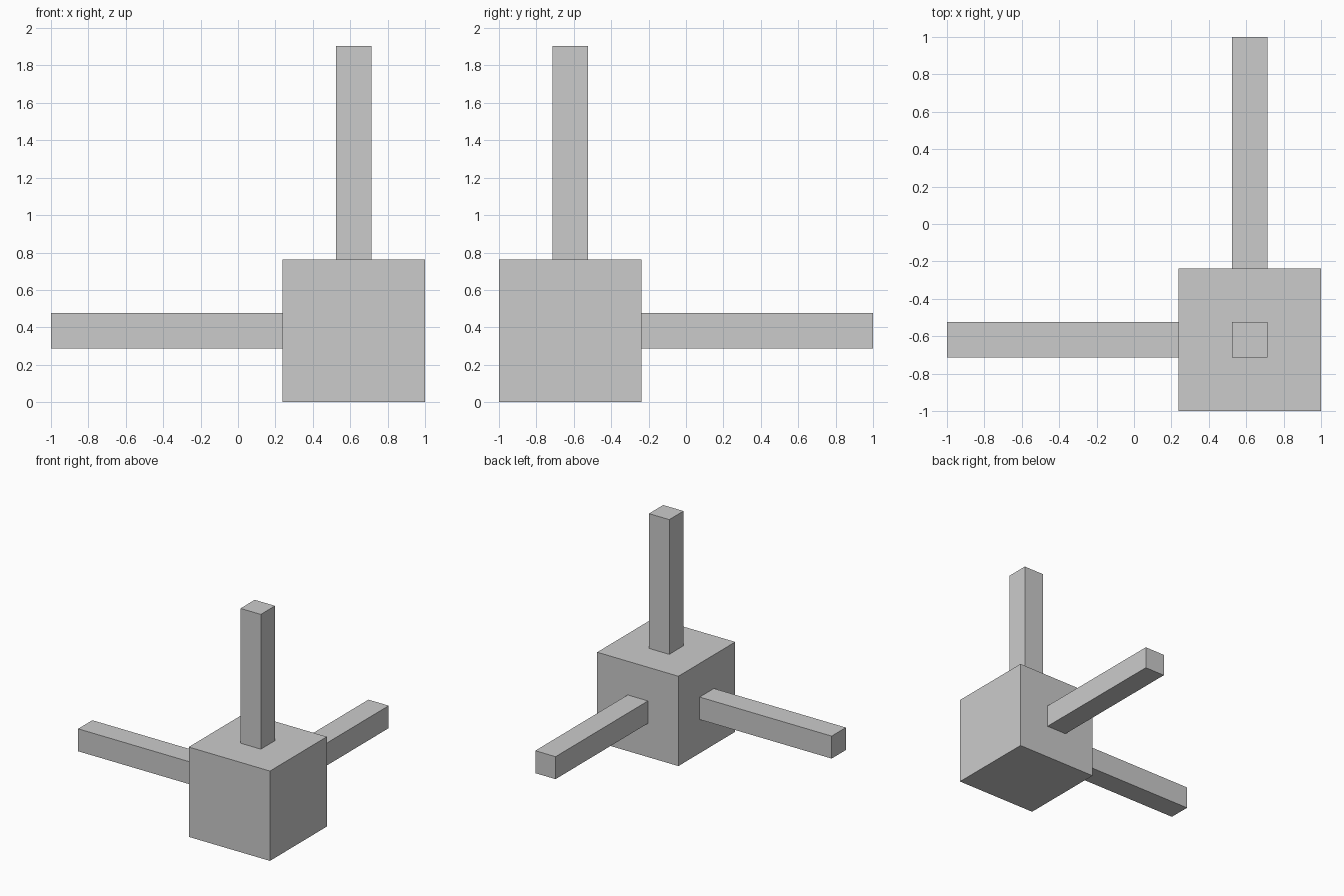
import bpy
from mathutils import Vector

if "Cube" in bpy.data.objects:
    bpy.data.objects.remove(bpy.data.objects["Cube"])

U = 2 / 21                # base module: the model is 21 modules long
CUBE = 8 * U              # hub edge length
WIDTH = 2 * U             # arm thickness
HUB = Vector((1 - CUBE / 2, -1 + CUBE / 2, CUBE / 2))


def box(name, centre, size):
    bpy.ops.mesh.primitive_cube_add(size=1, location=centre)
    obj = bpy.context.object
    obj.name = name
    obj.scale = size
    bpy.ops.object.transform_apply(location=False, rotation=False, scale=True)
    return obj


def arm(name, axis, sign, length):
    # square bar standing on the centre of one hub face
    centre = HUB.copy()
    centre[axis] += sign * (CUBE + length) / 2
    size = [WIDTH] * 3
    size[axis] = length
    return box(name, centre, size)


# central hub
box("hub_cube", HUB, (CUBE, CUBE, CUBE))

# three arms
arm("left_arm", 0, -1, 13 * U)
arm("back_arm", 1, 1, 13 * U)
arm("upright_arm", 2, 1, 12 * U)
